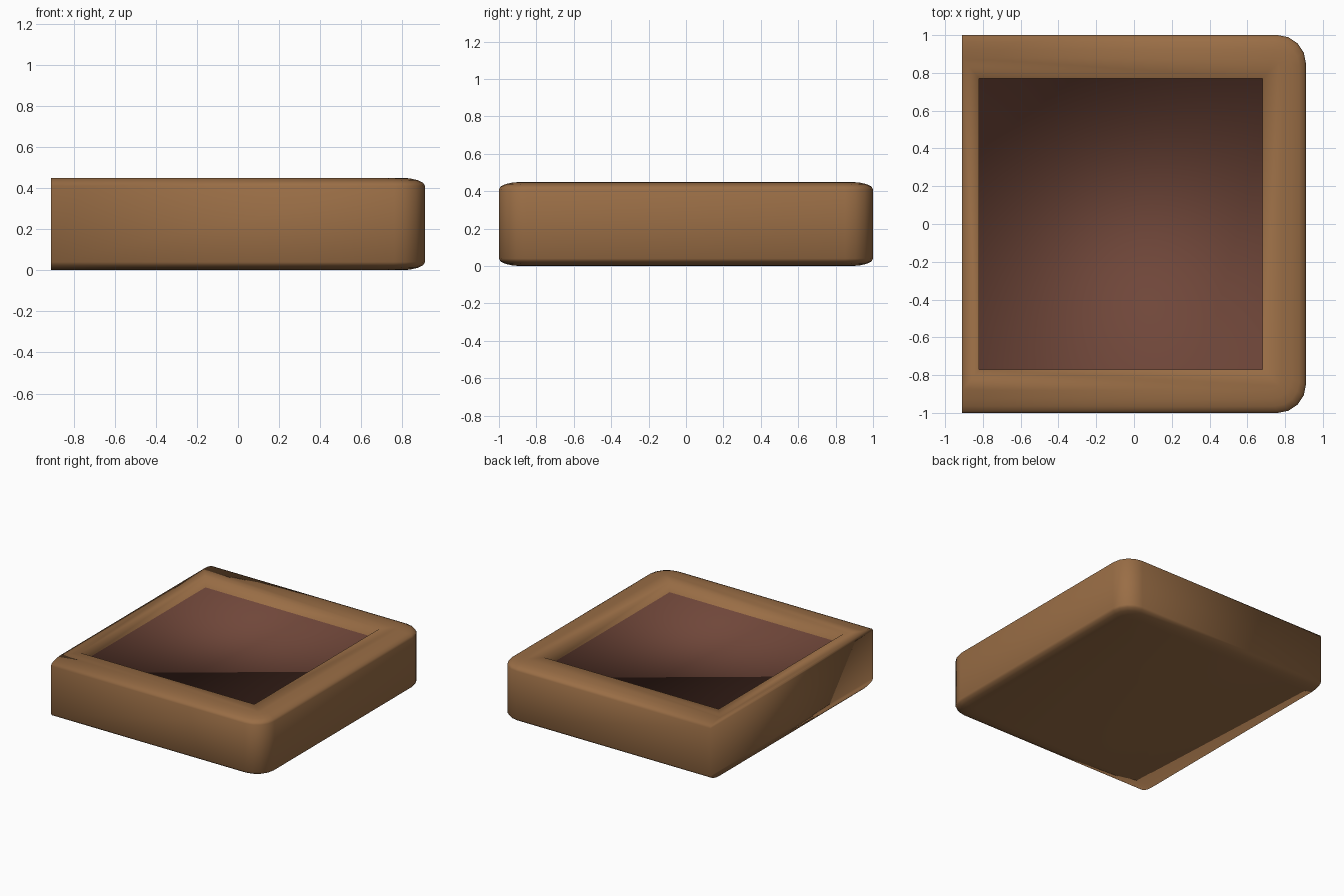
import bpy, bmesh, math

if "Cube" in bpy.data.objects:
    bpy.data.objects.remove(bpy.data.objects["Cube"])

X, Y, H = 0.91, 1.0, 0.45      # half width, half length, height
FLOOR = 0.37                   # height of the sunken panel


def material(name, rgb):
    m = bpy.data.materials.new(name)
    m.diffuse_color = [(c / 255) ** 2.2 for c in rgb] + [1]
    m.use_nodes = True
    m.node_tree.nodes["Principled BSDF"].inputs["Base Color"].default_value = m.diffuse_color
    return m


def outline(inset):
    # square corners on the left end, rounded corners on the right end
    r, n = 0.15 - inset * 0.6, 4
    x, y = X - inset, Y - inset
    pts = [(-X, -y)]
    for cy, start in ((-y + r, -90), (y - r, 0)):
        for i in range(n + 1):
            a = math.radians(start + 90 * i / n)
            pts.append((x - r + r * math.cos(a), cy + r * math.sin(a)))
    return pts + [(-X, y)]


def bridge(bm, a, b, mat=0):
    for i in range(len(a)):
        j = (i + 1) % len(a)
        bm.faces.new((a[i], a[j], b[j], b[i])).material_index = mat


bm = bmesh.new()

# outer shell: outlines stacked through elliptical bottom and top edges
levels = []
for k in range(5):
    a = math.radians(90 * k / 4)
    levels.append((0.12 * (1 - math.sin(a)), 0.04 * (1 - math.cos(a))))
levels += [(d, H - z) for d, z in reversed(levels)]
rings = [[bm.verts.new((x, y, z)) for x, y in outline(d)] for d, z in levels]
for lo, hi in zip(rings, rings[1:]):
    bridge(bm, lo, hi)
bm.faces.new(rings[0][::-1])

# rim top, recess walls and sunken panel
corners = ((-0.82, -0.77), (0.68, -0.77), (0.68, 0.77), (-0.82, 0.77))
lip = [bm.verts.new((x, y, H)) for x, y in corners]
base = [bm.verts.new((x, y, FLOOR)) for x, y in corners]
top = rings[-1]
half = len(top) // 2
spans = [(0, 3), (3, half + 2), (half + 2, len(top) - 1), (len(top) - 1, len(top))]
for q, (s, e) in enumerate(spans):
    run = [top[i % len(top)] for i in range(s, e + 1)]
    bm.faces.new(run + [lip[(q + 1) % 4], lip[q]])
bridge(bm, lip, base)
bm.faces.new(base).material_index = 1

bmesh.ops.recalc_face_normals(bm, faces=bm.faces)
for f in bm.faces:
    f.smooth = True
mesh = bpy.data.meshes.new("tray")
bm.to_mesh(mesh)
bm.free()
mesh.materials.append(material("warm wood brown", (152, 109, 71)))
mesh.materials.append(material("dark red brown", (111, 72, 60)))
bpy.context.collection.objects.link(bpy.data.objects.new("tray", mesh))
